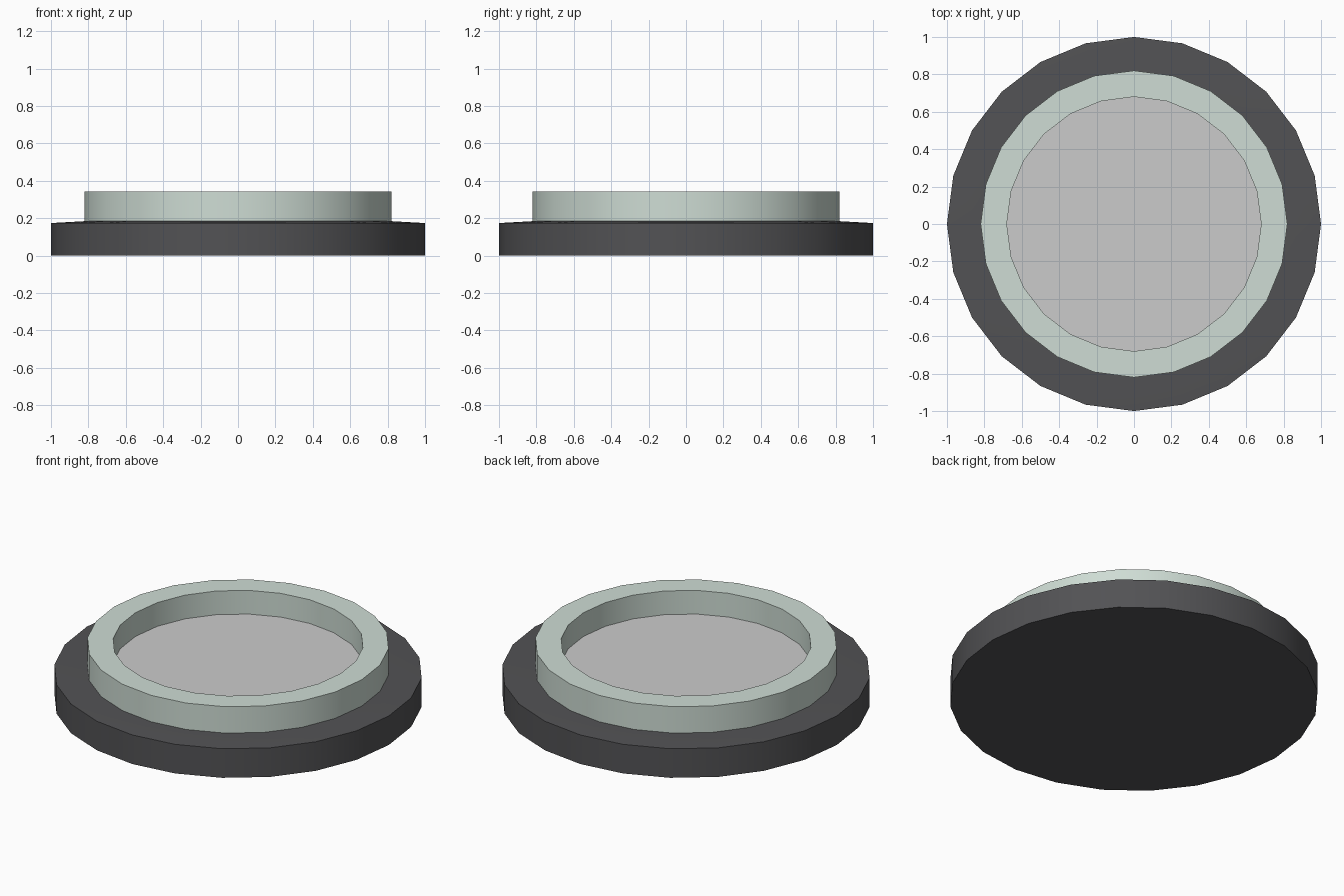
import bpy
import bmesh
from math import cos, sin, tau, radians

if "Cube" in bpy.data.objects:
    bpy.data.objects.remove(bpy.data.objects["Cube"])

SIDES = 24


def material(name, rgb):
    mat = bpy.data.materials.new(name)
    mat.diffuse_color = (*rgb, 1.0)
    mat.use_nodes = True
    mat.node_tree.nodes["Principled BSDF"].inputs["Base Color"].default_value = mat.diffuse_color
    return mat


def lathe(name, profile, mat=None, closed=False):
    """Spin (radius, z) points about z; open profiles get flat end caps."""
    bm = bmesh.new()
    rings = [[bm.verts.new((r * cos(tau * i / SIDES), r * sin(tau * i / SIDES), z))
              for i in range(SIDES)] for r, z in profile]
    pairs = list(zip(rings, rings[1:]))
    if closed:
        pairs.append((rings[-1], rings[0]))
    else:
        bm.faces.new(rings[0][::-1])
        bm.faces.new(rings[-1])
    for a, b in pairs:
        for i in range(SIDES):
            j = (i + 1) % SIDES
            bm.faces.new((a[i], a[j], b[j], b[i]))
    bmesh.ops.recalc_face_normals(bm, faces=bm.faces[:])
    mesh = bpy.data.meshes.new(name)
    bm.to_mesh(mesh)
    bm.free()
    obj = bpy.data.objects.new(name, mesh)
    bpy.context.collection.objects.link(obj)
    if mat:
        mesh.materials.append(mat)
    # Smooth round walls, sharp rims
    bpy.ops.object.select_all(action='DESELECT')
    obj.select_set(True)
    bpy.context.view_layer.objects.active = obj
    bpy.ops.object.shade_smooth_by_angle(angle=radians(30))
    return obj


dark = material("dark_grey", (0.085, 0.085, 0.09))
pale = material("pale_green_grey", (0.62, 0.72, 0.66))

# Wide base with a very slightly sloped top
lathe("base", [(1.0, 0.0), (1.0, 0.174), (0.82, 0.184), (0.75, 0.184)], dark)

# Raised collar
lathe("collar", [(0.82, 0.17), (0.82, 0.342), (0.68, 0.342), (0.68, 0.17)],
      pale, closed=True)

# Grey plate inside the collar
lathe("inner_plate", [(0.685, 0.175), (0.685, 0.2)])
